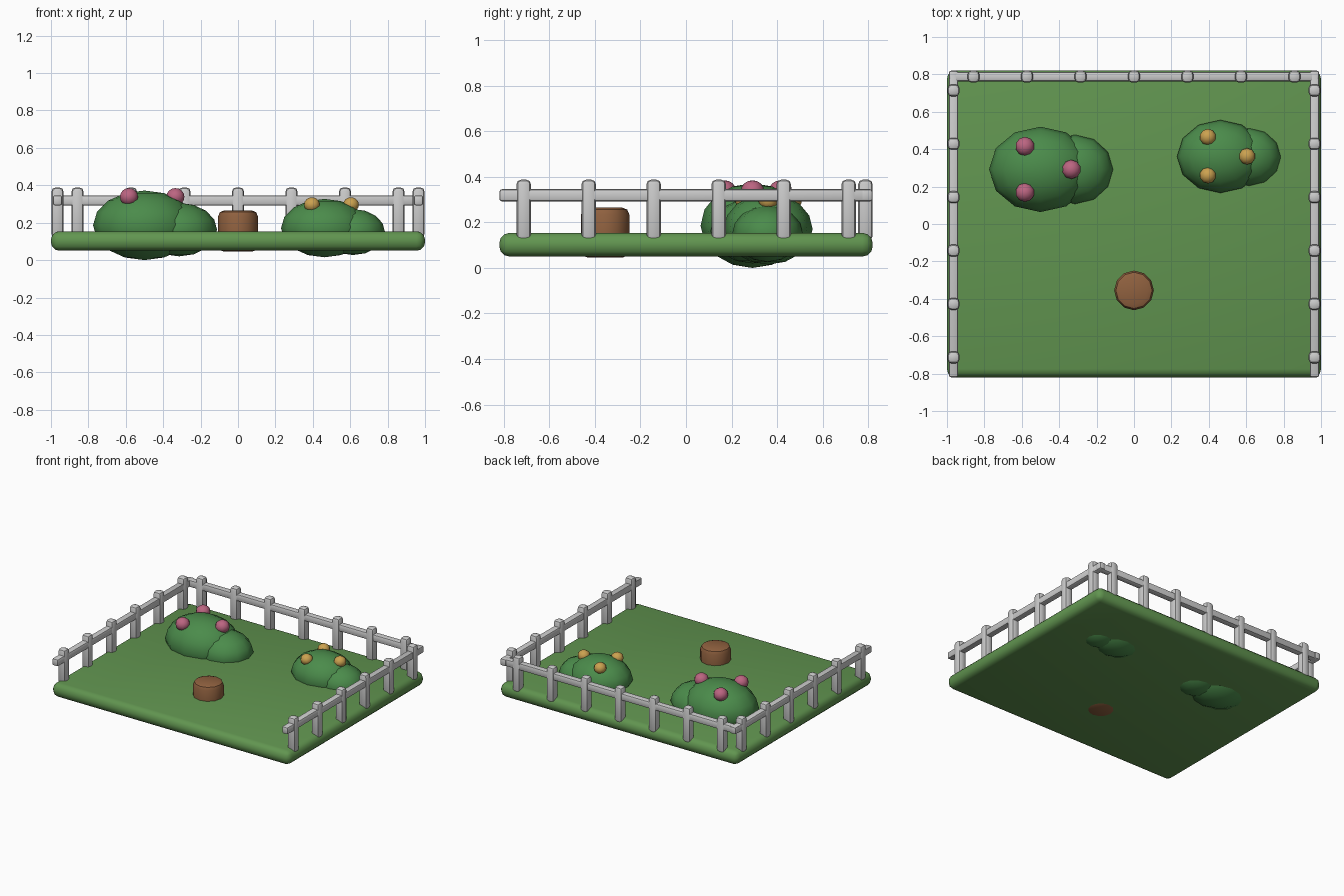
import bpy, math

if "Cube" in bpy.data.objects:
    bpy.data.objects.remove(bpy.data.objects["Cube"])


def material(name, r, g, b):
    m = bpy.data.materials.new(name)
    m.diffuse_color = (r, g, b, 1)
    m.use_nodes = True
    m.node_tree.nodes["Principled BSDF"].inputs["Base Color"].default_value = m.diffuse_color
    return m


GRASS = material("grass", 0.12, 0.30, 0.08)
LEAF = material("leaf", 0.07, 0.26, 0.07)
PINK = material("pink", 0.50, 0.13, 0.22)
GOLD = material("gold", 0.60, 0.36, 0.08)
BARK = material("bark", 0.28, 0.12, 0.05)


def finish(ob, name, mat=None, bevel=0, segments=2, angle=30):
    ob.name = name
    bpy.ops.object.transform_apply(location=False, rotation=False, scale=True)
    if mat:
        ob.data.materials.append(mat)
    if bevel:
        mod = ob.modifiers.new("bevel", 'BEVEL')
        mod.width, mod.segments = bevel, segments
        mod.limit_method = 'ANGLE'
        mod.angle_limit = math.radians(40)
        bpy.ops.object.modifier_apply(modifier=mod.name)
    bpy.ops.object.shade_smooth_by_angle(angle=math.radians(angle))
    return ob


def box(name, loc, size, **kw):
    bpy.ops.mesh.primitive_cube_add(size=1, location=loc)
    ob = bpy.context.object
    ob.scale = size
    return finish(ob, name, **kw)


def blob(name, loc, radii, mat, segs=12, rings=8):
    bpy.ops.mesh.primitive_uv_sphere_add(segments=segs, ring_count=rings, location=loc)
    ob = bpy.context.object
    ob.scale = radii
    return finish(ob, name, mat, angle=50)


# lawn slab
box("lawn", (0, 0, 0.102), (2, 1.64, 0.104), mat=GRASS, bevel=0.045, segments=3)


# fence: posts and rails on the back and both sides
def post(name, x, y):
    box(name, (x, y, 0.254), (0.064, 0.064, 0.268), bevel=0.021)


for side, sx in (("left", -1), ("right", 1)):
    for i in range(6):
        post(f"{side}_post", sx * 0.965, -0.713 + i * 0.2855)
    box(f"{side}_rail", (sx * 0.965, 0, 0.319), (0.05, 1.64, 0.054), bevel=0.012)
for i in range(7):
    post("back_post", -0.858 + i * 0.286, 0.788)
box("back_rail", (0, 0.788, 0.319), (1.98, 0.05, 0.054), bevel=0.012)

# bushes, each a main clump with a smaller side clump
blob("big_bush", (-0.5, 0.292, 0.186), (0.275, 0.228, 0.186), LEAF)
blob("big_bush_side", (-0.315, 0.292, 0.163), (0.203, 0.185, 0.143), LEAF)
blob("small_bush", (0.462, 0.361, 0.171), (0.232, 0.195, 0.156), LEAF)
blob("small_bush_side", (0.615, 0.358, 0.15), (0.171, 0.155, 0.123), LEAF)

# flowers
for x, y in ((-0.583, 0.415), (-0.335, 0.292), (-0.583, 0.169)):
    blob("pink_flower", (x, y, 0.338), (0.051, 0.051, 0.047), PINK, 10, 8)
for x, y in ((0.395, 0.465), (0.604, 0.362), (0.395, 0.26)):
    blob("gold_flower", (x, y, 0.296), (0.044, 0.044, 0.04), GOLD, 10, 8)

# tree stump
bpy.ops.mesh.primitive_cylinder_add(vertices=12, radius=0.106, depth=0.22,
                                    location=(0, -0.355, 0.155))
finish(bpy.context.object, "stump", BARK, bevel=0.03)
